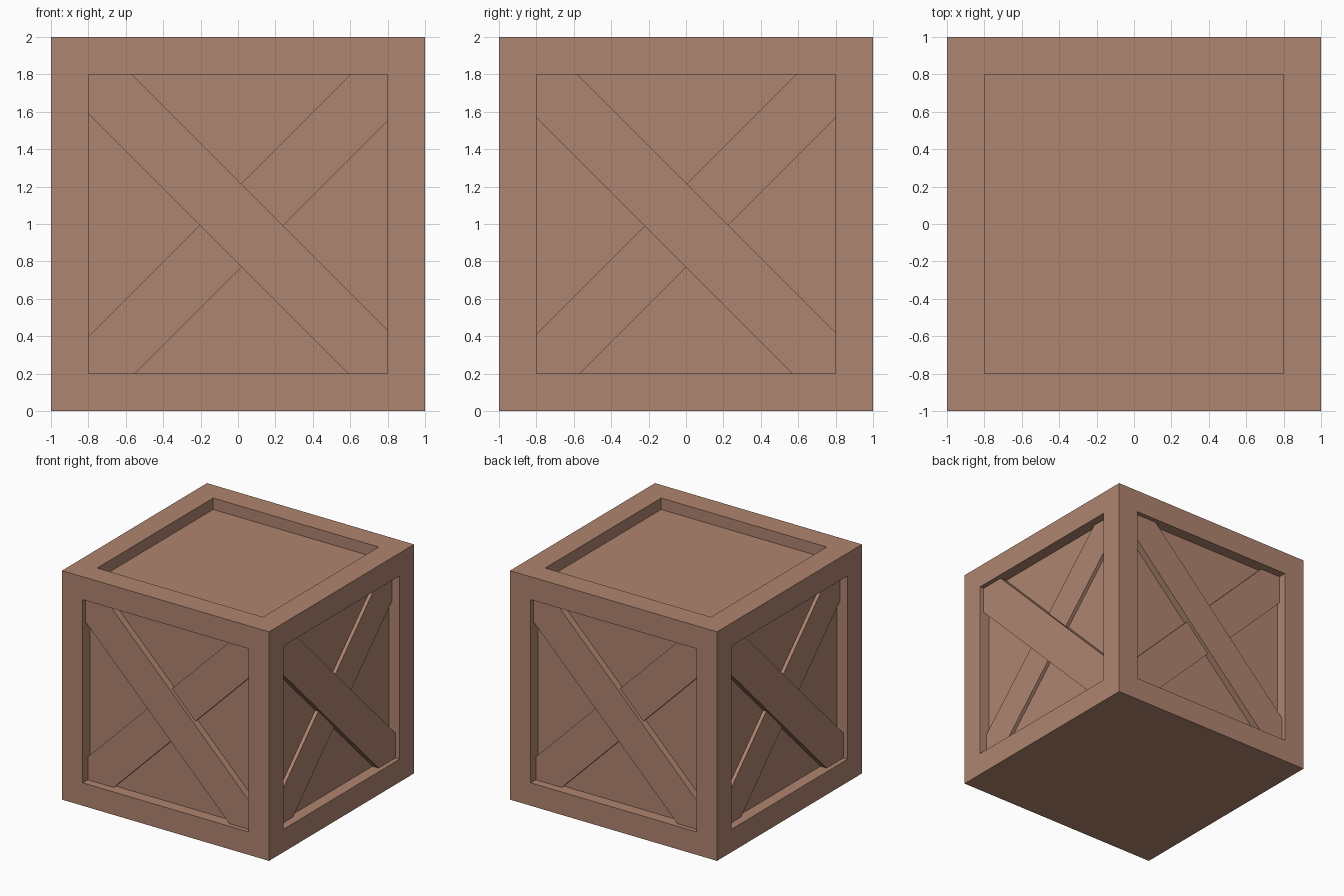
import bpy, bmesh
from math import pi
from mathutils import Matrix, Vector

if "Cube" in bpy.data.objects:
    bpy.data.objects.remove(bpy.data.objects["Cube"])

wood = bpy.data.materials.new("brown_wood")
wood.diffuse_color = (0.43, 0.232, 0.162, 1)
wood.use_nodes = True
wood.node_tree.nodes["Principled BSDF"].inputs["Base Color"].default_value = wood.diffuse_color


def add_object(name, bm):
    bmesh.ops.recalc_face_normals(bm, faces=bm.faces)
    mesh = bpy.data.meshes.new(name)
    bm.to_mesh(mesh)
    bm.free()
    mesh.materials.append(wood)
    ob = bpy.data.objects.new(name, mesh)
    bpy.context.collection.objects.link(ob)
    return ob


# Crate body: cube with recessed panels on the sides and top, flat underside
bm = bmesh.new()
bmesh.ops.create_cube(bm, size=2, matrix=Matrix.Translation((0, 0, 1)))
bm.normal_update()
panels = [f for f in bm.faces if f.normal.z > -0.5]
bmesh.ops.inset_individual(bm, faces=panels, thickness=0.2, use_even_offset=True)
for f in panels:
    n = f.normal.copy()
    bmesh.ops.inset_individual(bm, faces=[f], thickness=0)
    for v in f.verts:
        v.co -= n * 0.1
bmesh.ops.remove_doubles(bm, verts=bm.verts, dist=0.0001)
add_object("crate_body", bm)


# Diagonal brace: strip clipped to the panel, ends tucked into the frame
def brace(name, angle, lo, hi, depth, flip):
    a = 0.81
    outline = [(-a, a), (-a + hi, a), (a, -a + hi),
               (a, -a), (a + lo, -a), (-a, a + lo)]
    bm = bmesh.new()
    verts = [bm.verts.new((-u if flip else u, -1 + depth, v + 1)) for u, v in outline]
    face = bm.faces.new(verts)
    ext = bmesh.ops.extrude_face_region(bm, geom=[face])
    back = [g for g in ext["geom"] if isinstance(g, bmesh.types.BMVert)]
    bmesh.ops.translate(bm, verts=back, vec=Vector((0, 0.11 - depth, 0)))
    bmesh.ops.rotate(bm, verts=bm.verts, cent=(0, 0, 0),
                     matrix=Matrix.Rotation(angle, 3, 'Z'))
    add_object(name, bm)


# Crossed braces on all four sides: falling one on top of the rising one
for i, side in enumerate(("front", "right", "back", "left")):
    upper, lower = (((-0.21, 0.23), (-0.25, 0.20)), ((-0.23, 0.22), (-0.23, 0.21)))[i % 2]
    brace(side + "_upper_brace", i * pi / 2, *upper, 0.04, False)
    brace(side + "_lower_brace", i * pi / 2, *lower, 0.07, True)
